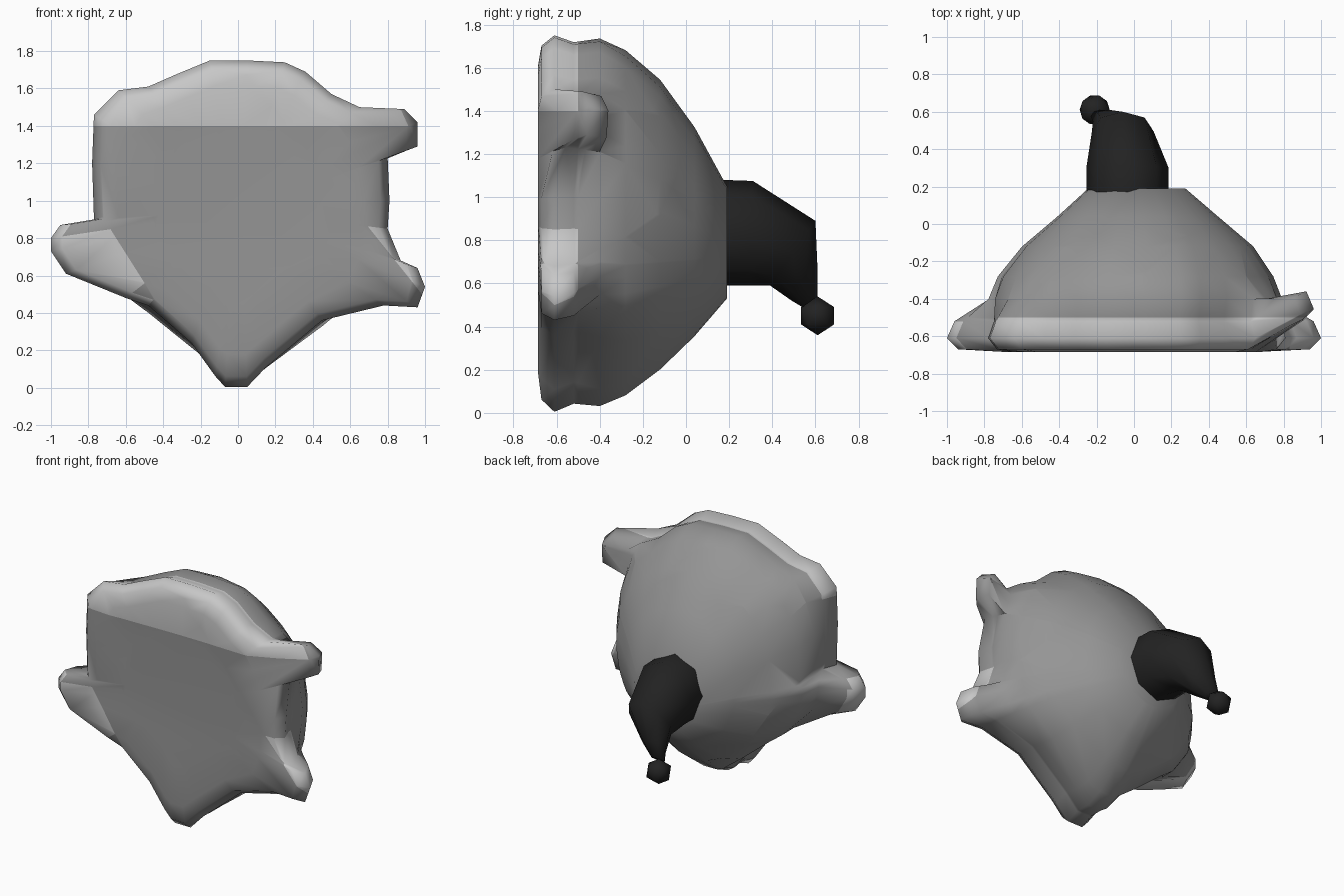
import bpy, bmesh, math
from mathutils import Vector

if "Cube" in bpy.data.objects:
    bpy.data.objects.remove(bpy.data.objects["Cube"])


def material(name, rgb):
    m = bpy.data.materials.new(name)
    m.diffuse_color = (*rgb, 1)
    m.use_nodes = True
    m.node_tree.nodes["Principled BSDF"].inputs["Base Color"].default_value = m.diffuse_color
    return m


GREY = material("mid grey", (0.30, 0.30, 0.30))
LIGHT = material("light grey", (0.57, 0.57, 0.57))
BLACK = material("black", (0.016, 0.016, 0.016))


def finish(name, bm, mats, angle):
    bmesh.ops.recalc_face_normals(bm, faces=bm.faces[:])
    me = bpy.data.meshes.new(name)
    bm.to_mesh(me)
    bm.free()
    ob = bpy.data.objects.new(name, me)
    bpy.context.collection.objects.link(ob)
    for m in mats:
        me.materials.append(m)
    bpy.ops.object.select_all(action='DESELECT')
    ob.select_set(True)
    bpy.context.view_layer.objects.active = ob
    bpy.ops.object.shade_smooth_by_angle(angle=math.radians(angle))
    return ob


def loft(rings):
    bm = bmesh.new()
    loops = [[bm.verts.new(p) for p in r] for r in rings]
    n = len(loops[0])
    for a, b in zip(loops, loops[1:]):
        for i in range(n):
            j = (i + 1) % n
            bm.faces.new((a[i], a[j], b[j], b[i]))
    bm.faces.new(loops[0])
    bm.faces.new(loops[-1][::-1])
    return bm


# Star-shaped front outline (x, z), anticlockwise from the bottom tip
OUTLINE = [(-.07, .005), (.05, .005), (.15, .11), (.45, .36), (.78, .44), (.96, .43), (1, .54),
           (.96, .64), (.87, .68), (.80, .85), (.81, 1.0), (.80, 1.23), (.96, 1.29), (.96, 1.42),
           (.89, 1.49), (.65, 1.5), (.5, 1.57), (.36, 1.69), (.25, 1.74), (.05, 1.75),
           (-.15, 1.75), (-.32, 1.68), (-.48, 1.61), (-.64, 1.59), (-.77, 1.46), (-.78, 1.2),
           (-.77, .9), (-.95, .87), (-1, .8), (-1, .73), (-.92, .61), (-.6, .48), (-.48, .44),
           (-.25, .24), (-.12, .06)]
CZ = 0.95


def ramp(v, a, b):
    return max(0, min(1, (v - a) / (b - a)))


def tip_y(x, z):
    # the upper right limb sweeps backwards
    return -.61 + .16 * ramp(x, .65, .95) * ramp(z, 1.1, 1.3)


def core(x, z):
    # outline without limbs, normalised to a unit ellipse
    u, v = x / .82, (z - CZ) / .93
    r = math.hypot(u, v)
    k = min(r, 1) / r
    return Vector((u * k, v * k))


def scaled(k, dy):
    return [(x * k, tip_y(x, z) + dy, CZ + (z - CZ) * k) for x, z in OUTLINE]


def section(y, cx, cz, rx, rz, t):
    # limbless section, blended towards an ellipse by t
    ring = []
    for x, z in OUTLINE:
        c = core(x, z)
        c *= (1 - t) + t / c.length
        ring.append((cx + c.x * rx, y, cz + c.y * rz))
    return ring


# Slightly hollow front plate, limb edge, then dome sections towards the back
bm = loft([section(-.672, 0, CZ, .45, .5, 0), section(-.685, 0, CZ, .68, .772, 0),
           scaled(.94, -.06), scaled(1, 0), scaled(.96, .09),
           section(-.40, .01, .94, .79, .91, .1), section(-.28, .01, .91, .74, .83, .5),
           section(-.12, .02, .88, .62, .68, .85), section(.04, .02, .84, .43, .485, 1),
           section(.19, .015, .79, .26, .26, 1)])

# Cut lines for the lighter band on the brow and limbs
LEFT_CO, LEFT_NO = Vector((-.62, 0, .75)), Vector((-.3, 0, -.19))
RIGHT_CO, RIGHT_NO = Vector((.76, 0, .78)), Vector((.25, 0, .2))
for co, no in [((0, 0, 1.4), (0, 0, 1)), ((0, -.5, 0), (0, 1, 0)),
               (LEFT_CO, LEFT_NO), (RIGHT_CO, RIGHT_NO)]:
    bmesh.ops.bisect_plane(bm, geom=bm.verts[:] + bm.edges[:] + bm.faces[:],
                           plane_co=co, plane_no=no)
for f in bm.faces:
    c = f.calc_center_median()
    brow = c.z > 1.4
    left = c.x < -.5 and c.z < .84 and (c - LEFT_CO).dot(LEFT_NO) > 0
    right = c.x > .6 and c.z < .88 and (c - RIGHT_CO).dot(RIGHT_NO) > 0
    f.material_index = int(c.y < -.5 and (brow or left or right))
finish("body", bm, [GREY, LIGHT], 80)

# Drooping cap on the back: centre x, radius x, top (y, z), bottom (y, z)
CAP = [(-.035, .22, (.17, 1.08), (.17, .59)), (-.035, .22, (.31, 1.075), (.29, .59)),
       (-.06, .165, (.60, .89), (.39, .59)), (-.13, .09, (.61, .66), (.49, .52)),
       (-.18, .05, (.61, .54), (.54, .49))]
rings = []
for cx, rx, top, bot in CAP:
    top, bot = Vector(top), Vector(bot)
    ring = []
    for i in range(8):
        a = math.tau * i / 8
        p = (top + bot) / 2 + (top - bot) / 2 * math.cos(a)
        ring.append((cx + rx * math.sin(a), p.x, p.y))
    rings.append(ring)
finish("cap", loft(rings), [BLACK], 65)

# Bobble at the cap's tip
bm = bmesh.new()
bmesh.ops.create_icosphere(bm, subdivisions=1, radius=.09)
bmesh.ops.translate(bm, verts=bm.verts[:], vec=(-.21, .61, .45))
finish("cap_bobble", bm, [BLACK], 65)
